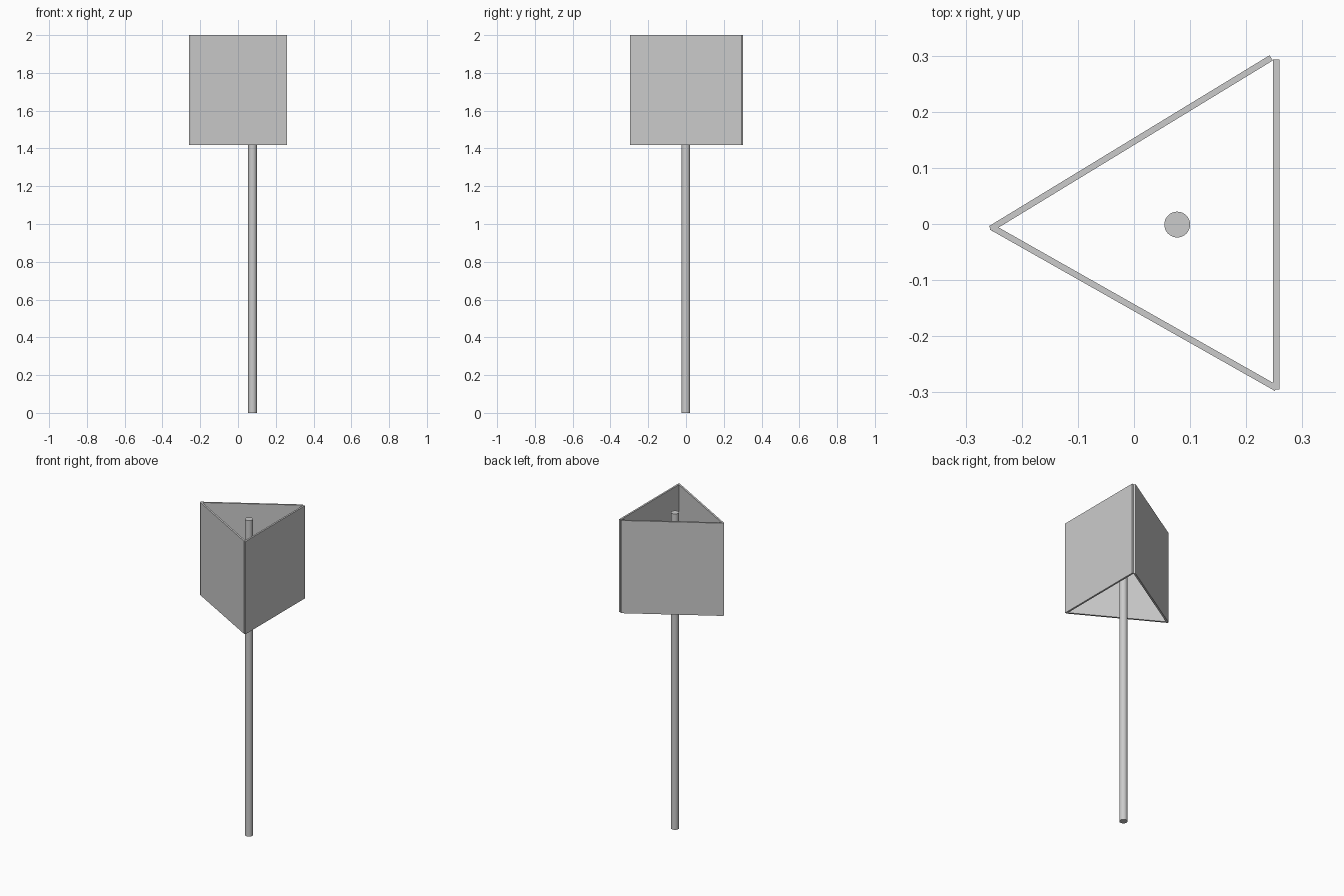
import bpy
from math import atan2, hypot

if "Cube" in bpy.data.objects:
    bpy.data.objects.remove(bpy.data.objects["Cube"])

Z_LOW, Z_HIGH = 1.419, 2.0
THICKNESS = 0.011


def panel(name, start, end):
    """Thin upright board whose centreline runs from start to end in plan."""
    dx, dy = end[0] - start[0], end[1] - start[1]
    bpy.ops.mesh.primitive_cube_add(
        size=1,
        location=((start[0] + end[0]) / 2, (start[1] + end[1]) / 2, (Z_LOW + Z_HIGH) / 2),
        rotation=(0, 0, atan2(dy, dx)))
    board = bpy.context.object
    board.name = name
    board.scale = (hypot(dx, dy), THICKNESS, Z_HIGH - Z_LOW)
    bpy.ops.object.transform_apply(location=False, rotation=True, scale=True)


# three sign boards forming an open triangular prism
panel("right_panel", (0.2535, -0.295), (0.2535, 0.293))
panel("back_panel", (-0.2555, -0.0085), (0.2445, 0.296))
panel("front_panel", (-0.2545, -0.005), (0.2535, -0.2925))

# round post, ending just below the top of the boards
POST_TOP = 1.98
bpy.ops.mesh.primitive_cylinder_add(
    vertices=32, radius=0.023, depth=POST_TOP, location=(0.077, -0.001, POST_TOP / 2))
bpy.context.object.name = "post"
bpy.ops.object.shade_smooth_by_angle()
